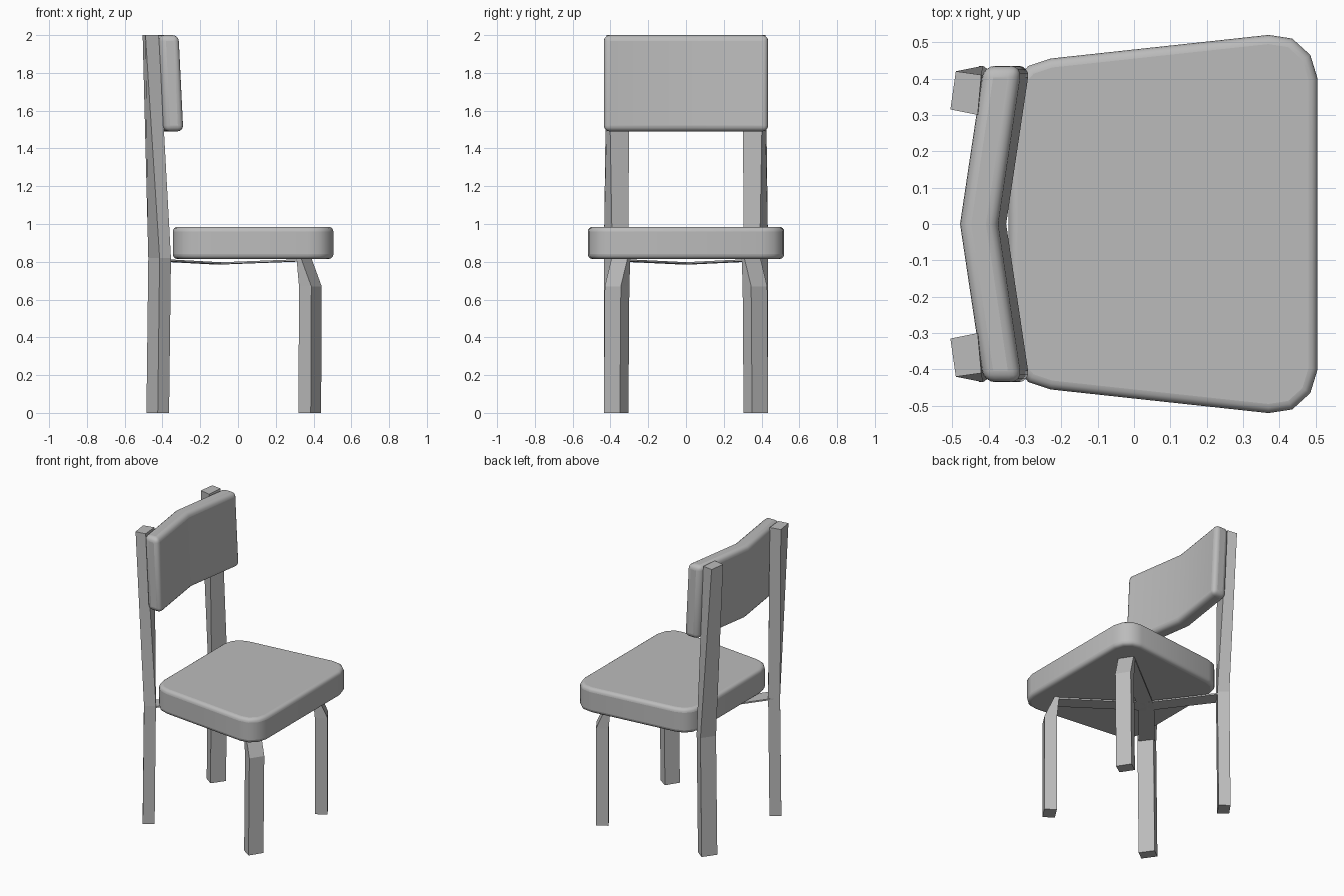
import bpy
import bmesh
import math
from mathutils import Vector

cube = bpy.data.objects.get("Cube")
if cube:
    bpy.data.objects.remove(cube, do_unlink=True)

grey = bpy.data.materials.new("plain grey")
grey.use_nodes = True
grey.diffuse_color = (0.5, 0.5, 0.5, 1)
grey.node_tree.nodes["Principled BSDF"].inputs["Base Color"].default_value = (0.5, 0.5, 0.5, 1)


def loft(name, rings):
    """Skin a closed solid through rings of equal point count."""
    bm = bmesh.new()
    loops = [[bm.verts.new(p) for p in ring] for ring in rings]
    n = len(loops[0])
    for a, b in zip(loops, loops[1:]):
        for i in range(n):
            j = (i + 1) % n
            bm.faces.new((a[i], a[j], b[j], b[i]))
    bm.faces.new(loops[0])
    bm.faces.new(loops[-1])
    bmesh.ops.recalc_face_normals(bm, faces=bm.faces)
    mesh = bpy.data.meshes.new(name)
    bm.to_mesh(mesh)
    bm.free()
    mesh.materials.append(grey)
    obj = bpy.data.objects.new(name, mesh)
    bpy.context.collection.objects.link(obj)
    return obj


def ring(points, z, dx=0.0):
    return [(x + dx, y, z) for x, y in points]


def mirrored(name, rings):
    """Right-hand part and its copy across the y = 0 plane."""
    loft(name + "_a", rings)
    loft(name + "_b", [[(x, -y, z) for x, y, z in r] for r in rings])


def cushion(name, rings, radius):
    obj = loft(name, rings)
    bevel = obj.modifiers.new("rounded edges", 'BEVEL')
    bevel.width = radius
    bevel.segments = 4
    bevel.limit_method = 'ANGLE'
    bevel.angle_limit = math.radians(50)
    bpy.ops.object.select_all(action='DESELECT')
    obj.select_set(True)
    bpy.context.view_layer.objects.active = obj
    bpy.ops.object.shade_smooth_by_angle(angle=math.radians(40))


# Seat cushion, wider at the front edge
half = [(0.505, 0.40), (0.485, 0.465), (0.435, 0.51), (0.37, 0.52),
        (-0.23, 0.455), (-0.29, 0.435), (-0.33, 0.39), (-0.345, 0.33)]
outline = half + [(x, -y) for x, y in reversed(half)]
cushion("seat", [ring(outline, 0.815), ring(outline, 0.985)], 0.025)

# Backrest, folded along its middle and leaning back
fold = [(-0.31, 0.435), (-0.375, 0), (-0.31, -0.435),
        (-0.415, -0.435), (-0.48, 0), (-0.415, 0.435)]
cushion("backrest", [ring(fold, 1.49, 0.025), ring(fold, 2.0)], 0.032)

# Back legs, twisting above the seat to follow the backrest
foot = [(-0.425, -0.435), (-0.365, -0.39), (-0.425, -0.305), (-0.485, -0.35)]
knee = [(x + 0.01, y) for x, y in foot]
post = [(-0.49, -0.42), (-0.42, -0.41), (-0.43, -0.30), (-0.505, -0.315)]
mirrored("back_leg", [ring(foot, 0), ring(knee, 0.82), ring(post, 2.0)])

# Front legs, bending inward under the seat
sole = [(0.385, -0.435), (0.44, -0.35), (0.375, -0.305), (0.32, -0.39)]
bend = [(x + 0.003, y + 0.005) for x, y in sole]
top = [(0.335, -0.395), (0.39, -0.31), (0.365, -0.295), (0.31, -0.38)]
mirrored("front_leg", [ring(sole, 0), ring(bend, 0.67), ring(top, 0.815)])


# Thin crossed braces joining the legs beneath the seat
def brace(name, end):
    hub, tip = Vector((-0.10, 0, 0.786)), Vector(end)
    flat = Vector((tip.x - hub.x, tip.y - hub.y, 0)).normalized()
    side = Vector((-flat.y, flat.x, 0)) * 0.05
    lift = Vector((0, 0, 0.01))
    mirrored(name, [[p - side, p + side, p + side + lift, p - side + lift]
                    for p in (hub, tip)])


brace("front_brace", (0.345, -0.345, 0.803))
brace("back_brace", (-0.41, -0.365, 0.803))
